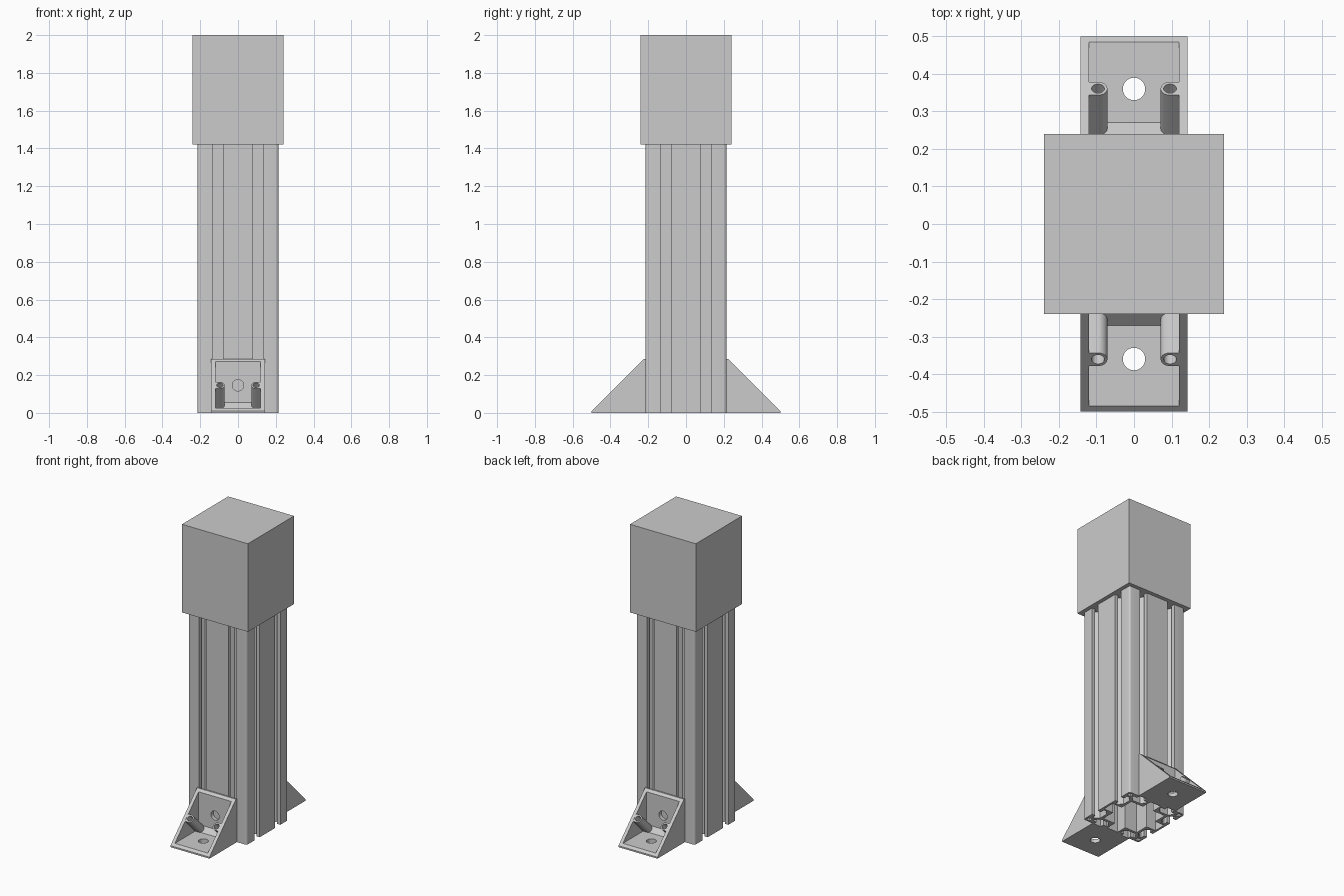
import bpy, bmesh, math
from mathutils import Vector, Matrix

if "Cube" in bpy.data.objects:
    bpy.data.objects.remove(bpy.data.objects["Cube"])

HALF = 0.214      # half width of the post
PITCH = 0.107     # slot centre offset
POST_TOP = 1.42
LEG = 0.286       # bracket leg length
HOLE = 0.146      # bolt hole distance from the bracket corner

mat = bpy.data.materials.new("grey metal")
mat.use_nodes = True
grey = (0.6, 0.6, 0.6, 1)
mat.diffuse_color = grey
mat.node_tree.nodes["Principled BSDF"].inputs["Base Color"].default_value = grey


def add(name, bm):
    bmesh.ops.remove_doubles(bm, verts=bm.verts, dist=1e-5)
    bmesh.ops.recalc_face_normals(bm, faces=bm.faces)
    mesh = bpy.data.meshes.new(name)
    bm.to_mesh(mesh)
    bm.free()
    mesh.materials.append(mat)
    ob = bpy.data.objects.new(name, mesh)
    bpy.context.collection.objects.link(ob)
    return ob


def prism(name, points, direction):
    bm = bmesh.new()
    face = bm.faces.new([bm.verts.new(p) for p in points])
    new = bmesh.ops.extrude_face_region(bm, geom=[face])["geom"]
    bmesh.ops.translate(bm, vec=direction,
                        verts=[v for v in new if isinstance(v, bmesh.types.BMVert)])
    return add(name, bm)


def rod(name, centre, direction, radius, length):
    bm = bmesh.new()
    turn = Vector(direction).to_track_quat("Z", "Y").to_matrix().to_4x4()
    bmesh.ops.create_cone(bm, cap_ends=True, segments=32, radius1=radius, radius2=radius,
                          depth=length, matrix=Matrix.Translation(centre) @ turn)
    return add(name, bm)


def combine(ob, other, operation):
    mod = ob.modifiers.new("combine", "BOOLEAN")
    mod.operation, mod.solver, mod.object = operation, "EXACT", other
    bpy.context.view_layer.update()
    result = bpy.data.meshes.new_from_object(
        ob.evaluated_get(bpy.context.evaluated_depsgraph_get()))
    ob.modifiers.clear()
    ob.data = result
    bpy.data.objects.remove(other)


def smooth(ob):
    bpy.ops.object.select_all(action="DESELECT")
    ob.select_set(True)
    bpy.context.view_layer.objects.active = ob
    bpy.ops.object.shade_smooth_by_angle(angle=math.radians(30))


def around(points):
    """Repeat one side's points on all four sides."""
    return [Matrix.Rotation(k * math.pi / 2, 2) @ Vector(p) for k in range(4) for p in points]


# Slotted post: one side of the outline, with two T slots and a rounded corner
half_slot = [(0.027, 0), (0.027, 0.024), (0.054, 0.024), (0.054, 0.038), (0.03, 0.066)]
side = []
for c in (-PITCH, PITCH):
    side += [(c - w, d - HALF) for w, d in half_slot]
    side += [(c + w, d - HALF) for w, d in reversed(half_slot)]
R = 0.012
for i in range(5):
    a = math.radians(-90 + 22.5 * i)
    side.append((HALF - R + R * math.cos(a), R - HALF + R * math.sin(a)))

# Hollow centre and the four corner channels
core = [(-0.04, -0.13), (-0.04, -0.2), (0.04, -0.2), (0.04, -0.13), (0.13, -0.13)]
loops = [around(side), around(core)]
near, far = 0.176, 0.202
for sx in (-1, 1):
    for sy in (-1, 1):
        loops.append([Vector((sx * x, sy * y)) for x, y in
                      ((near, near), (far, near), (far, far), (near, far))])

curve = bpy.data.curves.new("post_profile", "CURVE")
curve.dimensions = "2D"
curve.fill_mode = "BOTH"
curve.extrude = POST_TOP / 2
for loop in loops:
    spline = curve.splines.new("POLY")
    spline.points.add(len(loop) - 1)
    for point, co in zip(spline.points, loop):
        point.co = (co.x, co.y, 0, 1)
    spline.use_cyclic_u = True
temp = bpy.data.objects.new("post_profile", curve)
bpy.context.collection.objects.link(temp)
bpy.context.view_layer.update()
solid = bpy.data.meshes.new_from_object(
    temp.evaluated_get(bpy.context.evaluated_depsgraph_get()))
bpy.data.objects.remove(temp)
bm = bmesh.new()
bm.from_mesh(solid)
bmesh.ops.translate(bm, verts=bm.verts, vec=(0, 0, POST_TOP / 2))
post = add("slotted_post", bm)
smooth(post)

# Cap block
bm = bmesh.new()
bmesh.ops.create_cube(bm, size=1, matrix=Matrix.Translation((0, 0, (POST_TOP + 2) / 2))
                      @ Matrix.Diagonal((0.48, 0.48, 2 - POST_TOP, 1)))
add("cap_block", bm)

# Corner bracket: wedge with a hollow pocket, chamfered in the inner corner
W, INNER, T, LIP = 0.142, 0.12, 0.025, 0.01
wedge = [(0, 0), (LEG, 0), (LEG, LIP), (LIP, LEG), (0, LEG)]
bracket = prism("back_bracket", [(-W, y, z) for y, z in wedge], (2 * W, 0, 0))
reach = LEG + LIP - T
pocket = [(T, 0.056), (0.056, T), (reach + 0.05, T), (reach + 0.05, reach + 0.05),
          (T, reach + 0.05)]
# keep the sloped opening wide enough to leave the rim flush
combine(bracket, prism("pocket", [(-INNER, y, z) for y, z in pocket], (2 * INNER, 0, 0)),
        "DIFFERENCE")

# Screw bosses standing along the diagonal against each side wall
BX, BR = 0.096, 0.025
start, end = 0.028, 0.147
for s in (-1, 1):
    outline = [(BX + 0.03, BR)]
    outline += [(BX + BR * math.cos(a), BR * math.sin(a))
                for a in (math.pi / 2 + i * math.pi / 14 for i in range(15))]
    outline += [(BX + 0.03, -BR)]
    k = math.sqrt(0.5)
    boss = prism("boss", [(s * x, start + w * k, start - w * k) for x, w in outline],
                 (0, end - start, end - start))
    combine(bracket, boss, "UNION")
    combine(bracket, rod("boss_hole", (s * BX, end, end), (0, 1, 1), 0.017, 0.2), "DIFFERENCE")

# Bolt holes through the floor and the wall
combine(bracket, rod("floor_hole", (0, HOLE, 0), (0, 0, 1), 0.03, 0.1), "DIFFERENCE")
combine(bracket, rod("wall_hole", (0, 0, HOLE), (0, 1, 0), 0.03, 0.1), "DIFFERENCE")
smooth(bracket)
bracket.location.y = HALF

front = bpy.data.objects.new("front_bracket", bracket.data)
bpy.context.collection.objects.link(front)
front.rotation_euler.z = math.pi
front.location.y = -HALF
